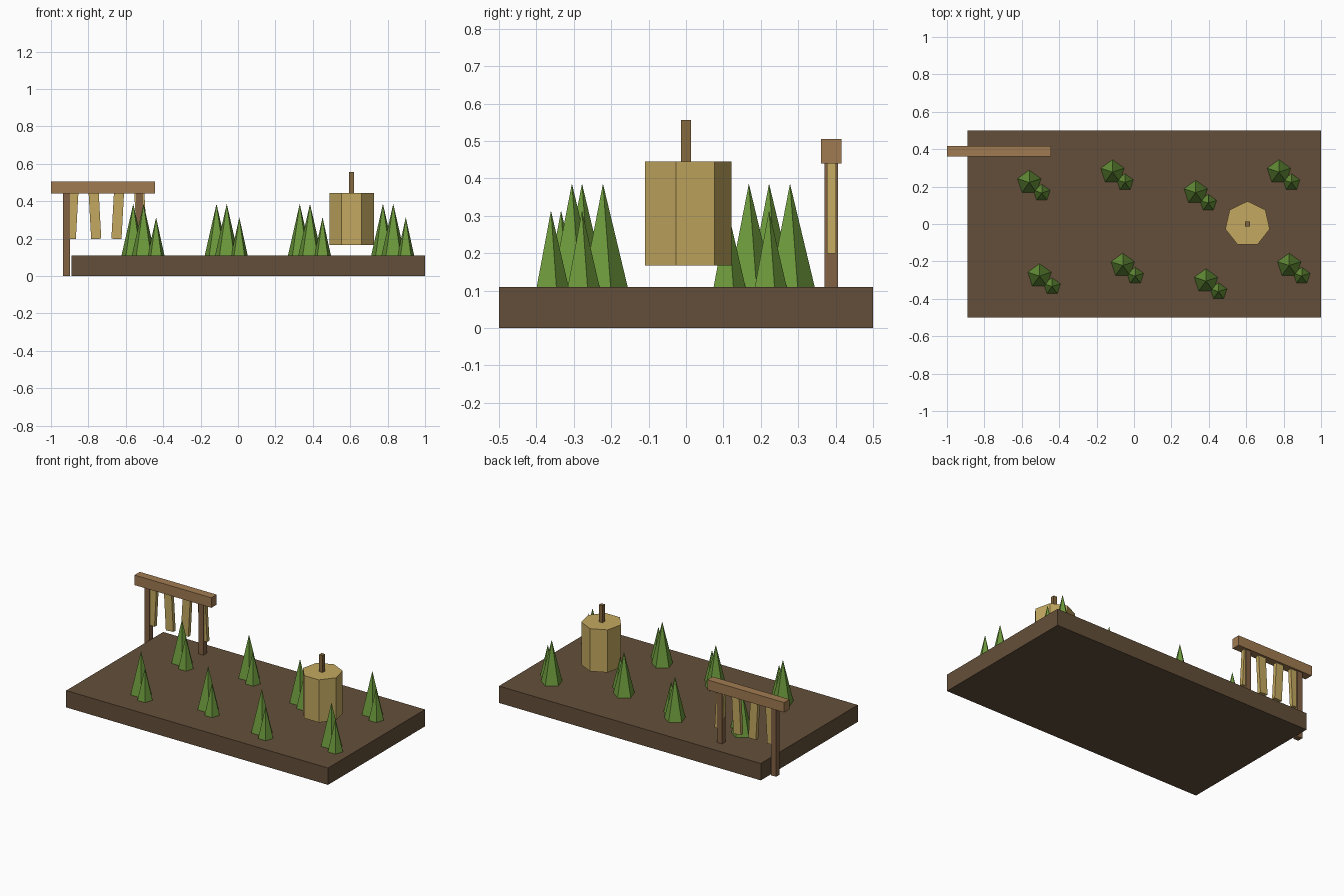
import bpy, math

if "Cube" in bpy.data.objects:
    bpy.data.objects.remove(bpy.data.objects["Cube"])


def material(name, rgb):
    m = bpy.data.materials.new(name)
    m.diffuse_color = [(c / 255) ** 2.2 for c in rgb] + [1]
    m.use_nodes = True
    m.node_tree.nodes["Principled BSDF"].inputs["Base Color"].default_value = m.diffuse_color
    return m


SOIL = material("soil", (100, 80, 60))
WOOD = material("beam_wood", (160, 122, 82))
POST = material("post_wood", (130, 98, 70))
STRAW = material("straw", (194, 167, 96))
STEM = material("stem_wood", (132, 104, 64))
LEAF = material("leaf", (108, 152, 62))


def finish(name, mat):
    ob = bpy.context.object
    ob.name = name
    ob.data.materials.append(mat)
    return ob


def box(name, lo, hi, mat, tilt=0):
    mid = [(a + b) / 2 for a, b in zip(lo, hi)]
    bpy.ops.mesh.primitive_cube_add(size=1, location=mid, rotation=(0, tilt, 0))
    ob = finish(name, mat)
    ob.scale = [b - a for a, b in zip(lo, hi)]
    return ob


def cone(name, x, y, radius, height):
    bpy.ops.mesh.primitive_cone_add(vertices=5, radius1=radius, radius2=0, depth=height,
                                    location=(x, y, 0.11 + height / 2))
    return finish(name, LEAF)


# Soil bed
box("soil_bed", (-0.89, -0.5, 0), (1, 0.5, 0.11), SOIL)

# Two rows of plants, each a tall and a short five-sided cone
rows = [(-0.56, (0.222, 0.278, 0.168, 0.278)),
        (-0.505, (-0.278, -0.222, -0.305, -0.222))]
for x0, ys in rows:
    for i, y in enumerate(ys):
        x = x0 + 0.445 * i
        cone("plant_tall", x, y, 0.066, 0.276)
        cone("plant_short", x + 0.067, y - 0.056, 0.047, 0.204)

# Seven-sided straw bundle and its stem
bpy.ops.mesh.primitive_cylinder_add(vertices=7, radius=0.122, depth=0.278,
                                    location=(0.607, 0, 0.306))
finish("straw_bundle", STRAW)
box("bundle_stem", (0.594, -0.013, 0.42), (0.62, 0.013, 0.556), STEM)

# Drying rack: posts, top beam and hanging strips
for x in (-0.917, -0.527):
    box("rack_post", (x - 0.0185, 0.37, 0), (x + 0.0185, 0.407, 0.45), POST)
box("rack_beam", (-1, 0.361, 0.44), (-0.445, 0.416, 0.505), WOOD)
for i in range(4):
    x = -0.887 + 0.122 * i
    tilt = 0.055 if i % 2 == 0 else -0.055
    box("hanging_strip", (x - 0.027, 0.377, 0.198), (x + 0.027, 0.401, 0.45), STRAW, tilt)
